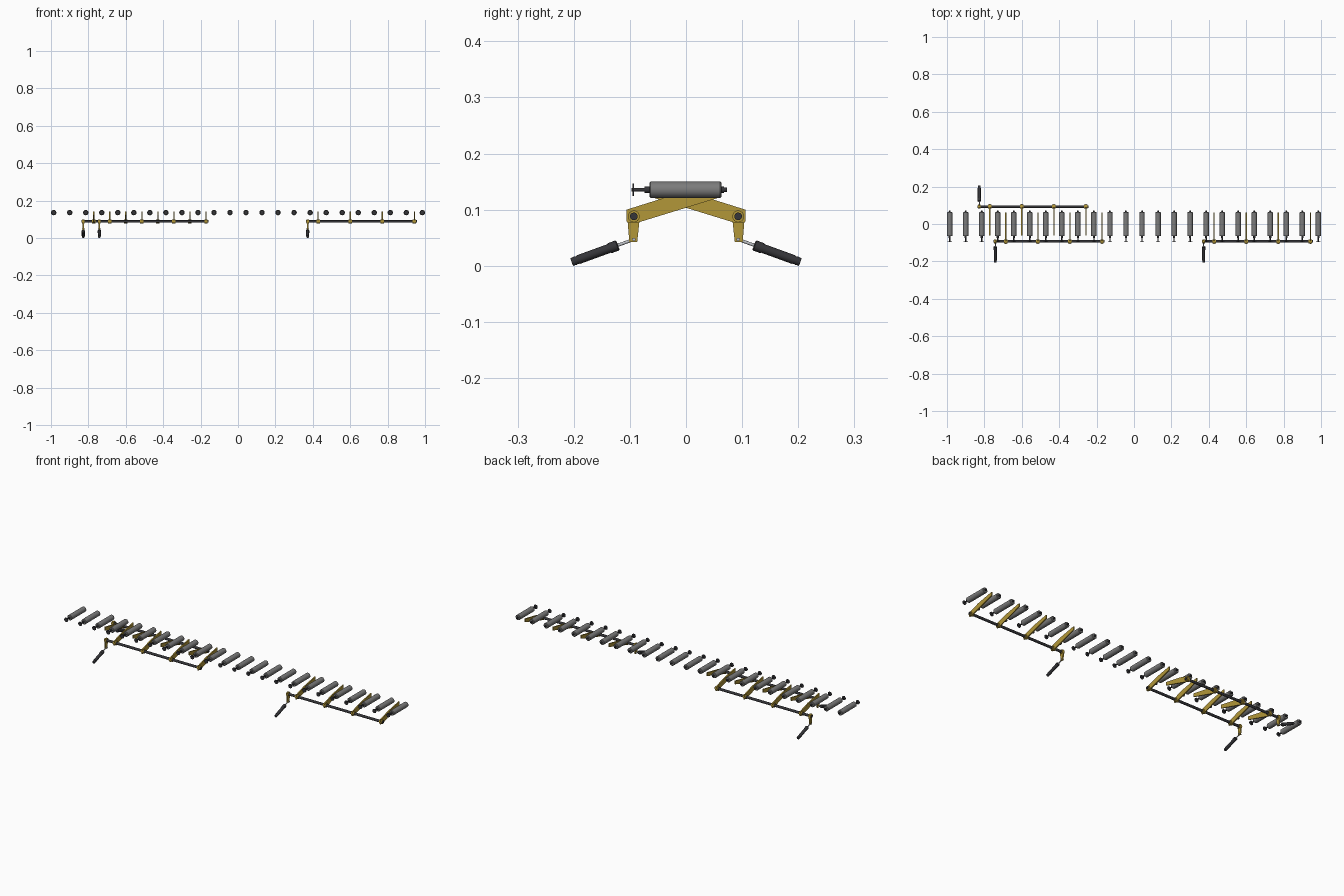
import bpy, bmesh
from math import cos, sin, radians
from mathutils import Vector

if "Cube" in bpy.data.objects:
    bpy.data.objects.remove(bpy.data.objects["Cube"])


def material(name, rgb):
    m = bpy.data.materials.new(name)
    m.diffuse_color = (*rgb, 1)
    m.use_nodes = True
    m.node_tree.nodes["Principled BSDF"].inputs["Base Color"].default_value = m.diffuse_color
    return m


GOLD = material("mustard_paint", (0.45, 0.31, 0.04))
DARK = material("dark_steel", (0.035, 0.035, 0.04))
STEEL = material("roller_steel", (0.2, 0.2, 0.2))
CHROME = material("chrome", (0.5, 0.52, 0.55))


def finish(name, bm, mat):
    bmesh.ops.recalc_face_normals(bm, faces=bm.faces)
    me = bpy.data.meshes.new(name)
    bm.to_mesh(me)
    bm.free()
    ob = bpy.data.objects.new(name, me)
    bpy.context.collection.objects.link(ob)
    me.materials.append(mat)
    bpy.context.view_layer.objects.active = ob
    bpy.ops.object.select_all(action='DESELECT')
    ob.select_set(True)
    bpy.ops.object.shade_smooth_by_angle(angle=radians(35))
    return ob


def lathe(name, origin, axis, profile, mat, n=24):
    """Closed solid of revolution from (distance along axis, radius) points."""
    axis = Vector(axis).normalized()
    u = axis.orthogonal().normalized()
    v = axis.cross(u)
    bm = bmesh.new()
    rings = []
    for d, r in profile:
        rings.append([bm.verts.new(Vector(origin) + axis * d + r * (
            u * cos(radians(360 * k / n)) + v * sin(radians(360 * k / n)))) for k in range(n)])
    for a, b in zip(rings, rings[1:]):
        for k in range(n):
            bm.faces.new((a[k], a[(k + 1) % n], b[(k + 1) % n], b[k]))
    bm.faces.new(rings[0])
    bm.faces.new(rings[-1])
    return finish(name, bm, mat)


def plate(name, x, thick, outline, mat):
    """Flat plate: (y, z) outline extruded along x."""
    bm = bmesh.new()
    a, b = ([bm.verts.new((x + s * thick / 2, y, z)) for y, z in outline] for s in (-1, 1))
    bm.faces.new(a)
    bm.faces.new(b)
    for k in range(len(a)):
        j = (k + 1) % len(a)
        bm.faces.new((a[k], a[j], b[j], b[k]))
    return finish(name, bm, mat)


PITCH, X0 = 0.0857, -0.9855
ROLL_Z, PIVOT_Y, PIVOT_Z = 0.1355, 0.093, 0.088

# Conveyor rollers with stub shafts and drive disc
for i in range(24):
    x = X0 + PITCH * i
    lathe("roller", (x, 0, ROLL_Z), (0, 1, 0),
          [(-0.065, 0.0125), (-0.063, 0.0145), (0.061, 0.0145), (0.063, 0.0125)], STEEL)
    lathe("roller_shaft", (x, 0, ROLL_Z), (0, 1, 0),
          [(-0.097, 0.0035), (-0.074, 0.0035), (-0.074, 0.0055), (-0.064, 0.0055),
           (0.062, 0.0055), (0.068, 0.0055), (0.068, 0.004), (0.073, 0.004)], DARK, 16)
    lathe("drive_disc", (x, 0, ROLL_Z), (0, 1, 0), [(-0.0955, 0.0115), (-0.0925, 0.0115)], DARK)

# Lift-arm outlines for the front side; s mirrors them to the back
ARM = [(-0.106, 0.079), (-0.104, 0.077), (-0.086, 0.077), (0.062, 0.1225),
       (0.062, 0.141), (-0.036, 0.122), (-0.106, 0.100)]
CRANK = [(-0.101, 0.042), (-0.087, 0.042), (-0.083, 0.079), (-0.083, 0.096),
         (-0.087, 0.099), (-0.100, 0.099), (-0.104, 0.095), (-0.104, 0.079)]


def arm_bank(slot, s):
    first = X0 + PITCH * slot
    crank_x = first - 0.056
    out = [(s * y, z) for y, z in ARM]
    # pivot shaft
    lathe("pivot_shaft", (0, -s * PIVOT_Y, PIVOT_Z), (1, 0, 0),
          [(crank_x - 0.009, 0.0068), (first + 6 * PITCH + 0.013, 0.0068)], DARK)
    # four lift arms with hubs
    for k in range(4):
        x = first + 2 * PITCH * k
        plate("lift_arm", x, 0.006, out, GOLD)
        lathe("arm_hub", (x, -s * PIVOT_Y, PIVOT_Z), (1, 0, 0),
              [(-0.009, 0.0105), (0.009, 0.0105)], GOLD)
    # crank lever and pin
    plate("crank_lever", crank_x, 0.007, [(s * y, z) for y, z in CRANK], GOLD)
    lathe("crank_hub", (crank_x, -s * PIVOT_Y, PIVOT_Z), (1, 0, 0),
          [(-0.007, 0.0105), (0.007, 0.0105)], GOLD)
    pin = (crank_x, -s * PIVOT_Y, 0.047)
    lathe("crank_pin", pin, (1, 0, 0), [(-0.008, 0.003), (0.008, 0.003)], CHROME, 16)
    # actuator
    d = (0, -s * cos(radians(20)), -sin(radians(20)))
    lathe("piston_rod", pin, d, [(0, 0.0028), (0.04, 0.0028)], CHROME, 16)
    lathe("actuator_cylinder", pin, d,
          [(0.030, 0.008), (0.032, 0.0095), (0.046, 0.0095), (0.046, 0.0082),
           (0.106, 0.0082), (0.106, 0.0072), (0.110, 0.0072), (0.110, 0.0078),
           (0.118, 0.0072)], DARK)


arm_bank(3.5, 1)
arm_bank(16.5, 1)
arm_bank(2.5, -1)
